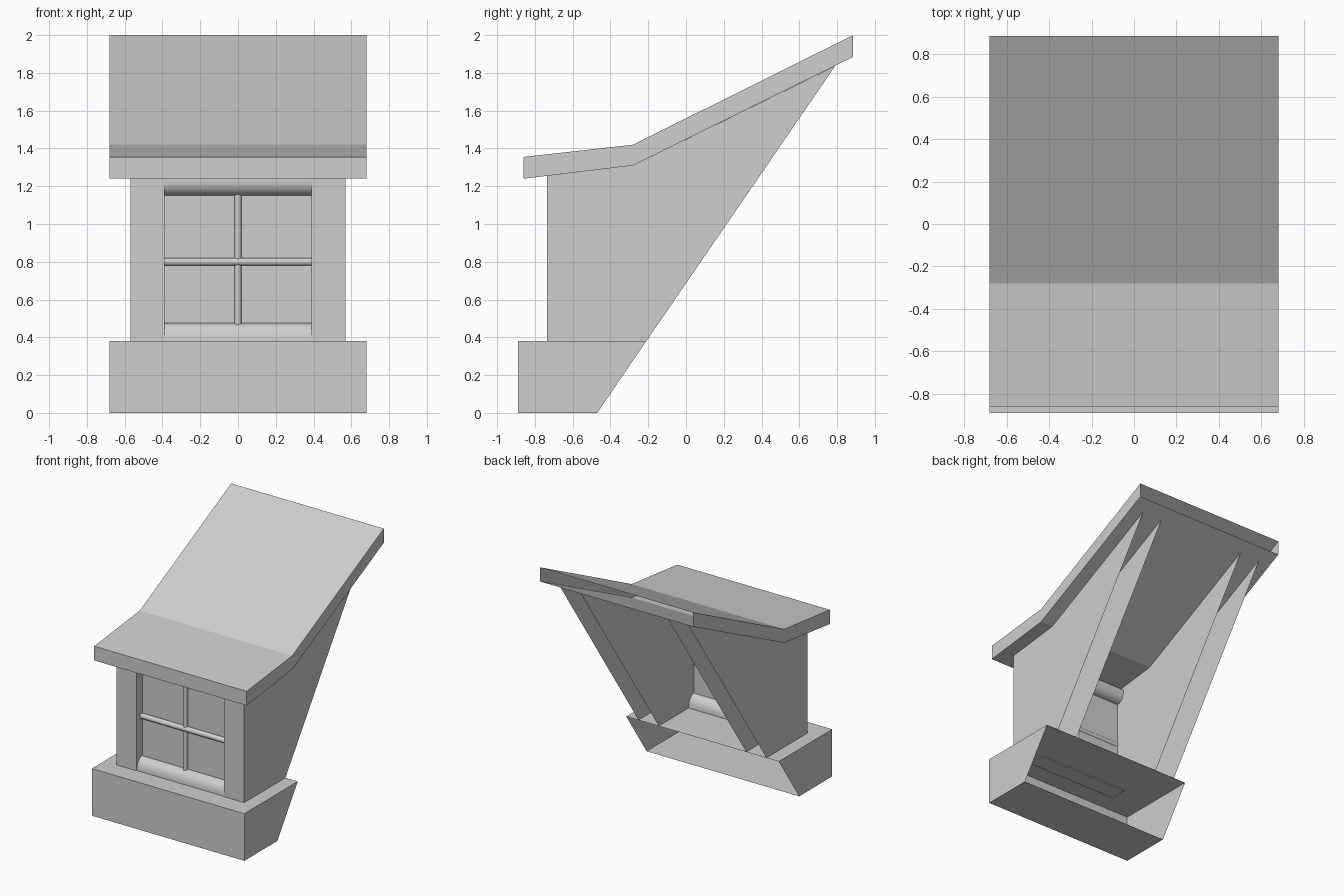
import bpy, bmesh, math
from mathutils import Matrix

if "Cube" in bpy.data.objects:
    bpy.data.objects.remove(bpy.data.objects["Cube"])

grey = bpy.data.materials.new("plain_grey")
grey.use_nodes = True
COLOUR = (0.62, 0.62, 0.62, 1)
grey.diffuse_color = COLOUR
grey.node_tree.nodes["Principled BSDF"].inputs["Base Color"].default_value = COLOUR


def finish(bm, name, smooth=False):
    mesh = bpy.data.meshes.new(name)
    bm.to_mesh(mesh)
    bm.free()
    obj = bpy.data.objects.new(name, mesh)
    bpy.context.scene.collection.objects.link(obj)
    mesh.materials.append(grey)
    if smooth:
        bpy.ops.object.select_all(action='DESELECT')
        obj.select_set(True)
        bpy.context.view_layer.objects.active = obj
        bpy.ops.object.shade_smooth_by_angle(angle=math.radians(40))
    return obj


def extrude_x(name, profile, x0, x1, open_edges=(), smooth=False):
    """Extrude a (y, z) profile along x, leaving the listed edges open."""
    bm = bmesh.new()
    a = [bm.verts.new((x0, y, z)) for y, z in profile]
    b = [bm.verts.new((x1, y, z)) for y, z in profile]
    bm.faces.new(a)
    bm.faces.new(b)
    n = len(profile)
    sides = [bm.faces.new((a[i], a[(i + 1) % n], b[(i + 1) % n], b[i])) for i in range(n)]
    bmesh.ops.recalc_face_normals(bm, faces=bm.faces)
    bmesh.ops.delete(bm, geom=[sides[i] for i in open_edges], context='FACES_ONLY')
    return finish(bm, name, smooth)


def rod(name, centre, length, radius, axis):
    bm = bmesh.new()
    turn = Matrix.Rotation(math.pi / 2, 4, 'Y') if axis == 'X' else Matrix()
    bmesh.ops.create_cone(bm, cap_ends=True, segments=24, radius1=radius, radius2=radius,
                          depth=length, matrix=Matrix.Translation(centre) @ turn)
    return finish(bm, name, True)


def half_round(y, z, ry, rz, back):
    """Half ellipse on a flat strip; a negative rz bulges downwards."""
    arc = [(y + ry * math.cos(math.pi * i / 16), z + rz * math.sin(math.pi * i / 16))
           for i in range(17)]
    return arc + [(y - ry, back), (y + ry, back)]


# Base, open along the cut that meets the main roof slope
extrude_x("base", [(-0.89, 0), (-0.89, 0.38), (-0.21, 0.38), (-0.47, 0)],
          -0.68, 0.68, open_edges=[2])

# Roof with a kicked eave, open at its upper end
extrude_x("roof", [(-0.86, 1.355), (-0.28, 1.42), (0.885, 2.0),
                   (0.885, 1.885), (-0.28, 1.31), (-0.86, 1.24)],
          -0.68, 0.68, open_edges=[2])

# Hollow cheek walls, open along the slope
wall = [(-0.735, 0.38), (-0.735, 1.255), (-0.28, 1.31), (0.79, 1.837), (-0.21, 0.38)]
for side, x in (("right", -0.48), ("left", 0.48)):
    extrude_x(side + "_wall", wall, x - 0.09, x + 0.09, open_edges=[3])

# Window: sill, head, pane and glazing bars
W = 0.4
extrude_x("window_sill", half_round(-0.66, 0.385, 0.07, 0.09, 0.372), -W, W, smooth=True)
extrude_x("window_head", half_round(-0.66, 1.225, 0.07, -0.075, 1.25), -W, W, smooth=True)
extrude_x("window_pane", [(-0.662, 0.4), (-0.662, 1.24), (-0.658, 1.24), (-0.658, 0.4)], -W, W)
rod("vertical_bar", (0, -0.668, 0.81), 0.78, 0.018, 'Z')
rod("horizontal_bar", (0, -0.672, 0.8), 2 * W, 0.021, 'X')
